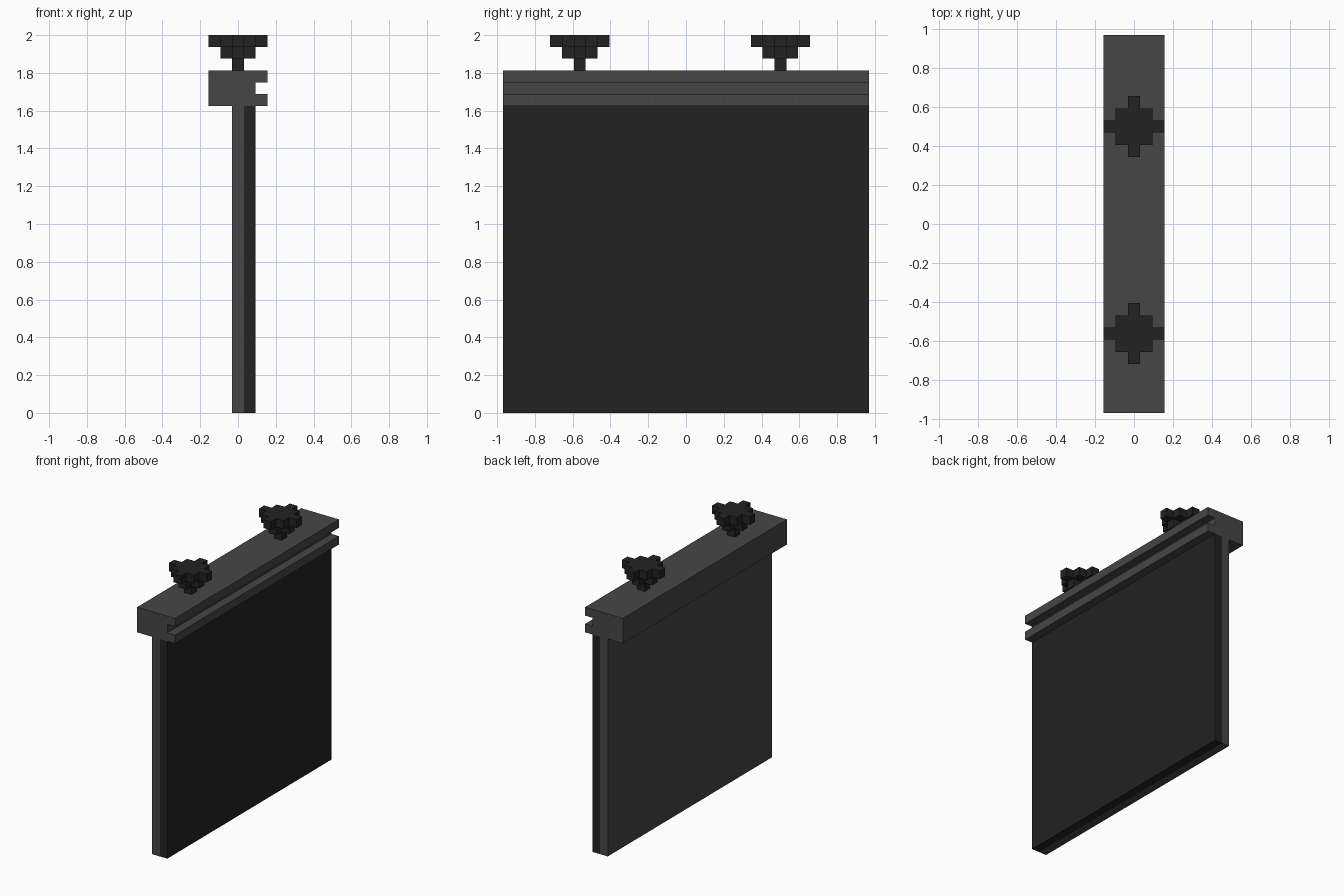
import bpy, bmesh
from mathutils import Matrix, Vector

U = 1 / 16          # one block
HALF = 15.5         # half the length, in blocks

cube = bpy.data.objects.get("Cube")
if cube:
    bpy.data.objects.remove(cube, do_unlink=True)


def material(name, rgb):
    m = bpy.data.materials.new(name)
    m.use_nodes = True
    m.diffuse_color = (*rgb, 1)
    m.node_tree.nodes["Principled BSDF"].inputs["Base Color"].default_value = (*rgb, 1)
    return m


grey = material("dark grey", (0.061, 0.061, 0.061))
black = material("charcoal", (0.016, 0.016, 0.016))


def extrude(name, outline, direction, mat):
    """Extrude a closed outline (in blocks) along a direction."""
    bm = bmesh.new()
    face = bm.faces.new([bm.verts.new(Vector(p) * U) for p in outline])
    grown = bmesh.ops.extrude_face_region(bm, geom=[face], use_keep_orig=True)
    moved = [g for g in grown["geom"] if isinstance(g, bmesh.types.BMVert)]
    bmesh.ops.translate(bm, verts=moved, vec=Vector(direction) * U)
    bmesh.ops.recalc_face_normals(bm, faces=bm.faces)
    mesh = bpy.data.meshes.new(name)
    bm.to_mesh(mesh)
    bm.free()
    mesh.materials.append(mat)
    obj = bpy.data.objects.new(name, mesh)
    bpy.context.collection.objects.link(obj)
    return obj


def bar(name, profile, mat):
    return extrude(name, [(x, -HALF, z) for x, z in profile], (0, 2 * HALF, 0), mat)


def slab(name, x0, x1, mat):
    return bar(name, [(x0, 0), (x1, 0), (x1, 26), (x0, 26)], mat)


# Hanging panel: grey backing and charcoal facing
slab("panel_backing", -0.5, 0.5, grey)
slab("panel_facing", 0.5, 1.5, black)

# Top rail with a groove along its left side
bar("top_rail", [(-2.5, 26), (2.5, 26), (2.5, 27), (1.5, 27),
                 (1.5, 28), (2.5, 28), (2.5, 29), (-2.5, 29)], grey)

# Stepped knobs: each layer repeats one quarter outline four times
layers = {"stem": [(0.5, 0.5)],
          "collar": [(1.5, -0.5), (1.5, 0.5), (0.5, 0.5)],
          "cap": [(2.5, -0.5), (2.5, 0.5), (1.5, 0.5), (1.5, 1.5), (0.5, 1.5)]}
for place, y in (("front", -9), ("back", 8)):
    for level, (part, quarter) in enumerate(layers.items()):
        outline = []
        for turn in range(4):
            spin = Matrix.Rotation(turn * 1.5707963, 3, "Z")
            outline += [spin @ Vector((px, py, 0)) + Vector((0, y, 29 + level))
                        for px, py in quarter]
        # Drop corners shared by neighbouring quarters
        outline = [p for i, p in enumerate(outline) if (p - outline[i - 1]).length > 0.01]
        extrude(f"{place}_knob_{part}", outline, (0, 0, 1), black)
